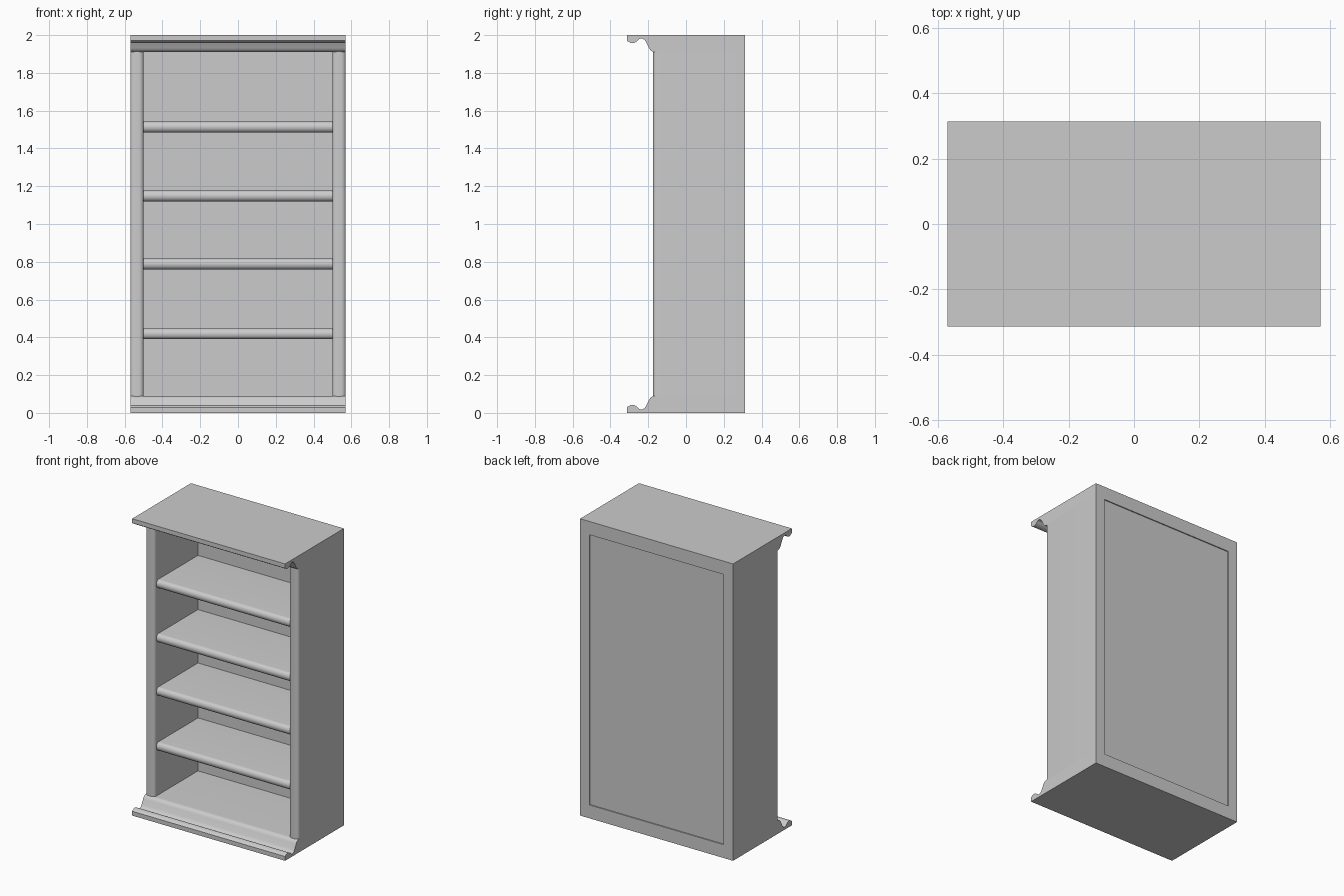
import bpy, bmesh, math
from mathutils import Vector

if "Cube" in bpy.data.objects:
    bpy.data.objects.remove(bpy.data.objects["Cube"])

W, BACK, H = 0.57, 0.313, 2.0     # half width, rear face, height
INNER, BAND = 0.50, 0.09          # inside half width, base/cornice height


def extrude(name, pts, place, a, b):
    """Solid made by extruding a 2D outline from a to b; place maps (u, v, t) to xyz."""
    bm = bmesh.new()
    lo = [bm.verts.new(place(u, v, a)) for u, v in pts]
    hi = [bm.verts.new(place(u, v, b)) for u, v in pts]
    n = len(pts)
    bm.faces.new(lo)
    bm.faces.new(hi)
    for i in range(n):
        j = (i + 1) % n
        bm.faces.new((lo[i], lo[j], hi[j], hi[i]))
    bmesh.ops.recalc_face_normals(bm, faces=bm.faces)
    me = bpy.data.meshes.new(name)
    bm.to_mesh(me)
    bm.free()
    ob = bpy.data.objects.new(name, me)
    bpy.context.collection.objects.link(ob)
    bpy.ops.object.select_all(action='DESELECT')
    ob.select_set(True)
    bpy.context.view_layer.objects.active = ob
    bpy.ops.object.shade_smooth_by_angle(angle=math.radians(35))
    return ob


def smooth_curve(keys, steps=6):
    """Catmull-Rom curve through the key points."""
    k = [Vector(p) for p in keys]
    k = [2 * k[0] - k[1]] + k + [2 * k[-1] - k[-2]]
    out = []
    for i in range(1, len(k) - 2):
        p0, p1, p2, p3 = k[i - 1:i + 3]
        for s in range(steps):
            t = s / steps
            out.append(tuple(0.5 * (2 * p1 + (p2 - p0) * t
                       + (2 * p0 - 5 * p1 + 4 * p2 - p3) * t * t
                       + (3 * p1 - p0 - 3 * p2 + p3) * t ** 3)))
    return out + [tuple(keys[-1])]


def rounded_front(c0, c1, front, back, ru, rv, seg=8):
    """Board section (across, y) with both front corners rounded."""
    pts = [(c1, back), (c0, back)]
    for cx, start in ((c0 + ru, math.pi), (c1 - ru, 1.5 * math.pi)):
        for i in range(seg + 1):
            a = start + i / seg * math.pi / 2
            p = (cx + ru * math.cos(a), front + rv + rv * math.sin(a))
            if math.dist(p, pts[-1]) > 1e-5:
                pts.append(p)
    return pts


# Base and cornice: the same moulded section, mirrored in height
ogee = smooth_curve([(-0.313, 0.029), (-0.300, 0.038), (-0.280, 0.042),
                     (-0.262, 0.034), (-0.248, 0.021), (-0.234, 0.018),
                     (-0.218, 0.027), (-0.203, 0.053), (-0.190, 0.077),
                     (-0.175, 0.088), (-0.155, BAND)])
section = [(BACK, 0.0), (-0.313, 0.0)] + ogee + [(BACK, BAND)]
extrude("base", section, lambda y, z, x: (x, y, z), -W, W)
extrude("cornice", section, lambda y, z, x: (x, y, H - z), -W, W)

# Side panels with rounded front edges, run slightly into the mouldings
for name, s in (("left_side", -1), ("right_side", 1)):
    extrude(name, rounded_front(INNER, W, -0.175, BACK, 0.025, 0.02),
            lambda x, y, z, s=s: (s * x, y, z), BAND - 0.006, H - BAND + 0.006)

# Recessed back panel
extrude("back_panel", [(-INNER, 0.288), (INNER, 0.288), (INNER, 0.306), (-INNER, 0.306)],
        lambda x, y, z: (x, y, z), BAND, H - BAND)

# Four shelves with bullnose fronts
for i, z in enumerate((0.39, 0.76, 1.12, 1.485)):
    extrude(f"shelf_{i + 1}",
            rounded_front(z, z + 0.057, -0.155, 0.288, 0.0284, 0.025),
            lambda zz, y, x: (x, y, zz), -INNER, INNER)
